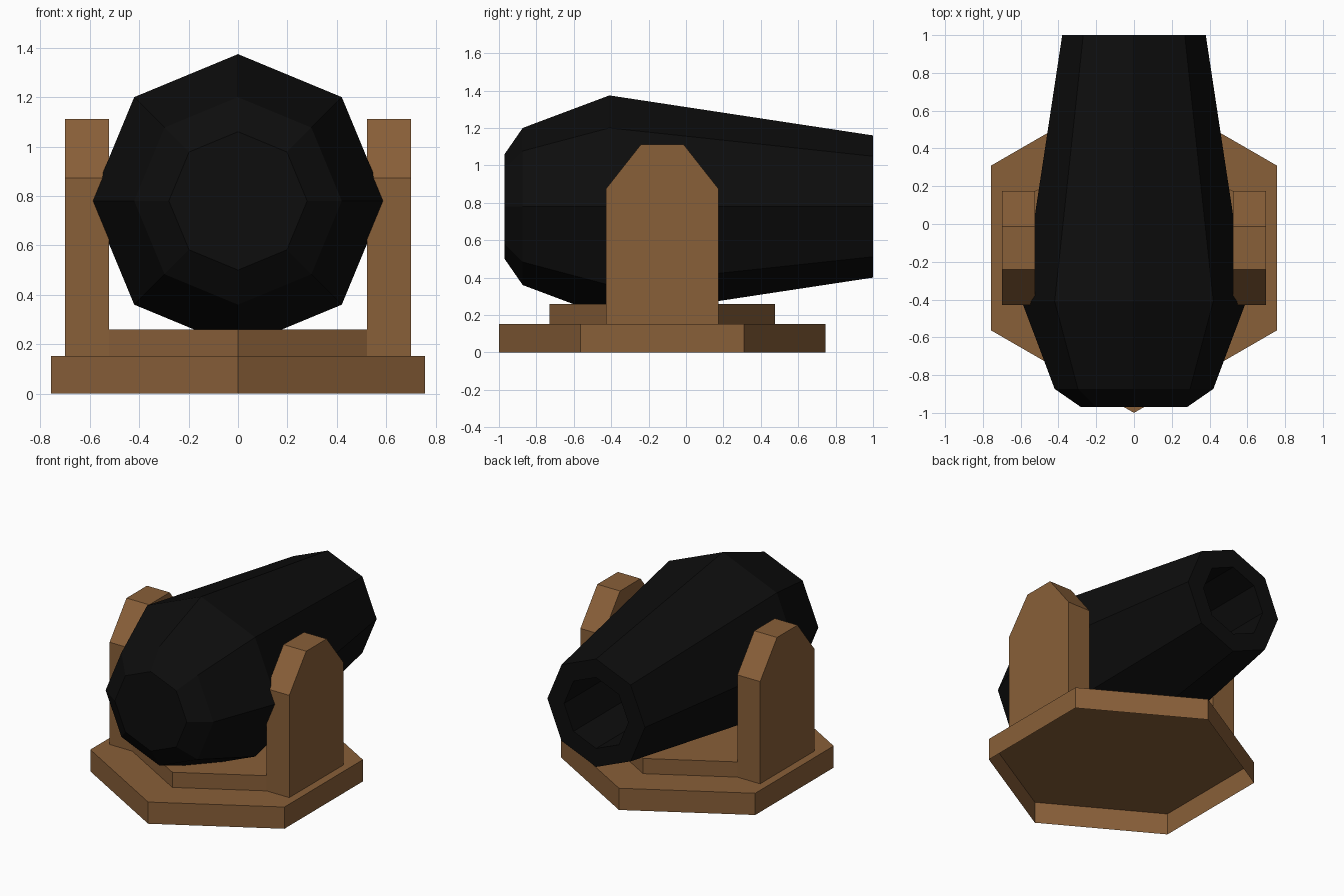
import bpy, bmesh
from math import sin, cos, pi

if "Cube" in bpy.data.objects:
    bpy.data.objects.remove(bpy.data.objects["Cube"])


def material(name, rgb):
    m = bpy.data.materials.new(name)
    m.diffuse_color = (*rgb, 1)
    m.use_nodes = True
    m.node_tree.nodes["Principled BSDF"].inputs["Base Color"].default_value = m.diffuse_color
    return m


wood = material("brown_wood", (0.25, 0.115, 0.04))
iron = material("black_iron", (0.004, 0.004, 0.004))


def loft(name, rings, mat, cap_start=True, cap_end=True):
    """Skin a list of equal-sized point rings, with optional end caps."""
    bm = bmesh.new()
    loops = [[bm.verts.new(p) for p in ring] for ring in rings]
    n = len(loops[0])
    for a, b in zip(loops, loops[1:]):
        for i in range(n):
            j = (i + 1) % n
            bm.faces.new((a[i], a[j], b[j], b[i]))
    if cap_start:
        bm.faces.new(loops[0])
    if cap_end:
        bm.faces.new(loops[-1])
    bmesh.ops.recalc_face_normals(bm, faces=bm.faces[:])
    me = bpy.data.meshes.new(name)
    bm.to_mesh(me)
    bm.free()
    me.materials.append(mat)
    ob = bpy.data.objects.new(name, me)
    bpy.context.collection.objects.link(ob)
    return ob


MID_Y = -0.127


def hexagon(r, z):
    return [(r * sin(i * pi / 3), MID_Y + r * cos(i * pi / 3), z) for i in range(6)]


def octagon(r, y, z=0.78):
    return [(r * sin(i * pi / 4), y, z + r * cos(i * pi / 4)) for i in range(8)]


# Hexagonal base, hollow underneath, with a smaller raised step
loft("base_plate", [hexagon(0.873, 0), hexagon(0.873, 0.153)], wood, cap_start=False)
loft("base_step", [hexagon(0.604, 0.153), hexagon(0.604, 0.26)], wood, cap_start=False)

# Side supports with chamfered tops
profile = [(-0.302, 0.153), (0.302, 0.153), (0.302, 0.873),
           (0.114, 1.112), (-0.114, 1.112), (-0.302, 0.873)]
for side, label in ((-1, "left"), (1, "right")):
    loft(label + "_support",
         [[(side * x, MID_Y + y, z) for y, z in profile] for x in (0.523, 0.70)], wood)

# Eight-sided barrel from breech to muzzle, then back into the bore
sections = [(0.28, -0.97), (0.42, -0.873), (0.594, -0.41), (0.38, 1.0),
            (0.25, 1.0), (0.25, 0.45)]
loft("barrel", [octagon(r, y) for r, y in sections], iron)
